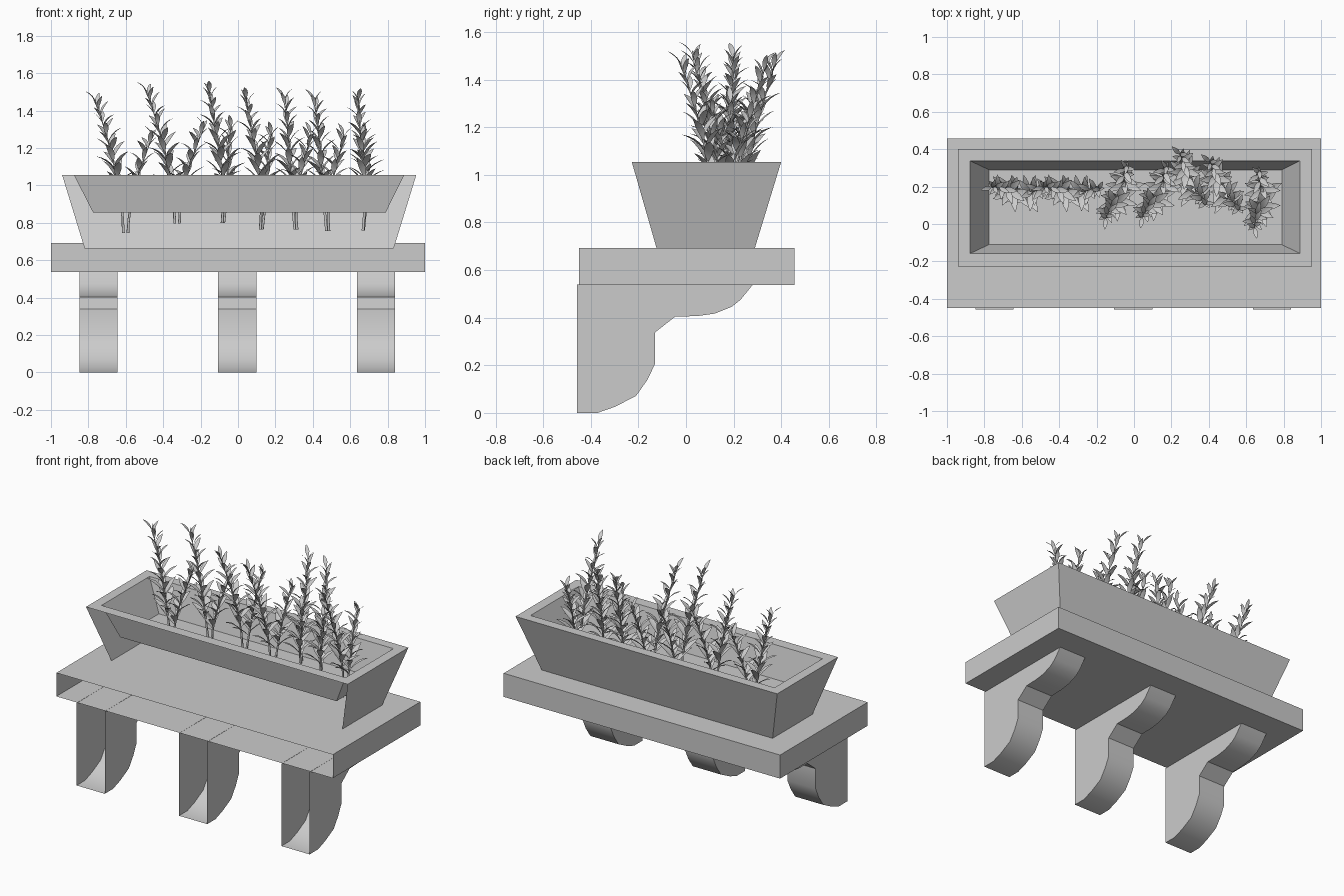
import bpy, bmesh, math, random
from mathutils import Vector

if "Cube" in bpy.data.objects:
    bpy.data.objects.remove(bpy.data.objects["Cube"])

random.seed(4)


def finish(bm, name, recalc=True):
    if recalc:
        bmesh.ops.recalc_face_normals(bm, faces=bm.faces[:])
    me = bpy.data.meshes.new(name)
    bm.to_mesh(me)
    bm.free()
    ob = bpy.data.objects.new(name, me)
    bpy.context.collection.objects.link(ob)
    return ob


def ring(bm, x0, x1, y0, y1, z):
    # corner order: edge 0 is the front (-y) side
    return [bm.verts.new(p) for p in ((x0, y0, z), (x1, y0, z), (x1, y1, z), (x0, y1, z))]


def walls(bm, a, b, skip=()):
    for i in range(4):
        if i not in skip:
            j = (i + 1) % 4
            bm.faces.new((a[i], a[j], b[j], b[i]))


# Sill slab, open on the wall side
bm = bmesh.new()
low = ring(bm, -1, 1, -0.449, 0.456, 0.538)
top = ring(bm, -1, 1, -0.449, 0.456, 0.692)
walls(bm, low, top, skip=(0,))
bm.faces.new(low[::-1])
bm.faces.new(top)
finish(bm, "sill_slab")

# Planter: outer shell without front wall, rim, inner trough with floor
bm = bmesh.new()
base = ring(bm, -0.82, 0.832, -0.115, 0.28, 0.662)
outer = ring(bm, -0.94, 0.953, -0.228, 0.40, 1.055)
inner = ring(bm, -0.877, 0.888, -0.158, 0.338, 1.055)
floor = ring(bm, -0.775, 0.79, -0.11, 0.29, 0.856)
walls(bm, base, outer, skip=(0,))
walls(bm, outer, inner)
walls(bm, inner, floor)
bm.faces.new(floor)
finish(bm, "planter_box")

# Scroll brackets, open on the wall side and on top
profile = [(-0.458, 0), (-0.372, 0), (-0.30, 0.025), (-0.21, 0.071), (-0.162, 0.139),
           (-0.13, 0.206), (-0.13, 0.338), (-0.046, 0.404), (0.048, 0.407),
           (0.12, 0.417), (0.191, 0.445), (0.229, 0.475), (0.281, 0.539)]
for n, cx in enumerate((-0.745, -0.004, 0.737)):
    bm = bmesh.new()
    sides = []
    for x in (cx - 0.102, cx + 0.102):
        edge = [bm.verts.new((x, y, z)) for y, z in profile]
        bm.faces.new(edge + [bm.verts.new((x, -0.458, 0.539))])
        sides.append(edge)
    for i in range(len(profile) - 1):
        bm.faces.new((sides[0][i], sides[0][i + 1], sides[1][i + 1], sides[1][i]))
    ob = finish(bm, f"bracket_{n + 1}")
    bpy.context.view_layer.objects.active = ob
    ob.select_set(True)
    bpy.ops.object.shade_smooth_by_angle(angle=math.radians(35))
    ob.select_set(False)


# Plant: two curved leafy stems leaning opposite ways
def stem_point(t, lean, height, foot):
    return Vector((foot + lean * t ** 1.7, 0.012 * math.sin(5 * t), height * t))


def add_stem(bm, lean, height, foot):
    rows = []
    for k in range(9):
        p = stem_point(k / 8, lean, height, foot)
        r = 0.008 * (1 - 0.75 * k / 8)
        rows.append([bm.verts.new(p + Vector((r * math.cos(a), r * math.sin(a), 0)))
                     for a in (i * math.tau / 5 for i in range(5))])
    for a, b in zip(rows, rows[1:]):
        for i in range(5):
            j = (i + 1) % 5
            bm.faces.new((a[i], a[j], b[j], b[i]))


def add_leaf(bm, root, angle, pitch, length, width):
    out = Vector((math.cos(angle), math.sin(angle), 0))
    side = Vector((-out.y, out.x, 0))
    p, rows, steps = root.copy(), [], 5
    for k in range(steps + 1):
        w = width * (0.12, 0.7, 1.0, 0.92, 0.58, 0.04)[k] / 2
        lift = Vector((0, 0, 0.3 * w))
        rows.append([bm.verts.new(q) for q in (p - side * w + lift, p, p + side * w + lift)])
        a = pitch - 0.13 * k
        p = p + (out * math.cos(a) + Vector((0, 0, math.sin(a)))) * length / steps
    for a, b in zip(rows, rows[1:]):
        for i in range(2):
            bm.faces.new((a[i], a[i + 1], b[i + 1], b[i]))


def add_leafy_stem(bm, lean, height, foot, count):
    add_stem(bm, lean, height, foot)
    for k in range(count):
        f = k / (count - 1)
        t = 0.27 + 0.73 * f
        length = (0.145 - 0.065 * f) * random.uniform(0.88, 1.1)
        pitch = 1.05 + 0.1 * f + random.uniform(-0.22, 0.15)
        add_leaf(bm, stem_point(t, lean, height, foot), k * 2.4 + random.uniform(-0.3, 0.3),
                 pitch, length, length * 0.29)


bm = bmesh.new()
add_leafy_stem(bm, 0.15, 0.70, 0.012, 30)
add_leafy_stem(bm, -0.13, 0.51, -0.012, 22)
first = finish(bm, "plant_1", recalc=False)
for poly in first.data.polygons:
    poly.use_smooth = True

# Row of plants: x, y, base height, lean direction in degrees
spots = [(-0.60, 0.18, 0.745, 178), (-0.325, 0.18, 0.795, 178), (-0.08, 0.175, 0.80, 248),
         (0.125, 0.175, 0.765, 244), (0.31, 0.225, 0.765, 118), (0.48, 0.19, 0.755, 122),
         (0.67, 0.14, 0.76, 265)]
for n, (x, y, z, deg) in enumerate(spots):
    ob = first
    if n:
        ob = bpy.data.objects.new(f"plant_{n + 1}", first.data)
        bpy.context.collection.objects.link(ob)
    ob.location = (x, y, z)
    ob.rotation_euler.z = math.radians(deg)
